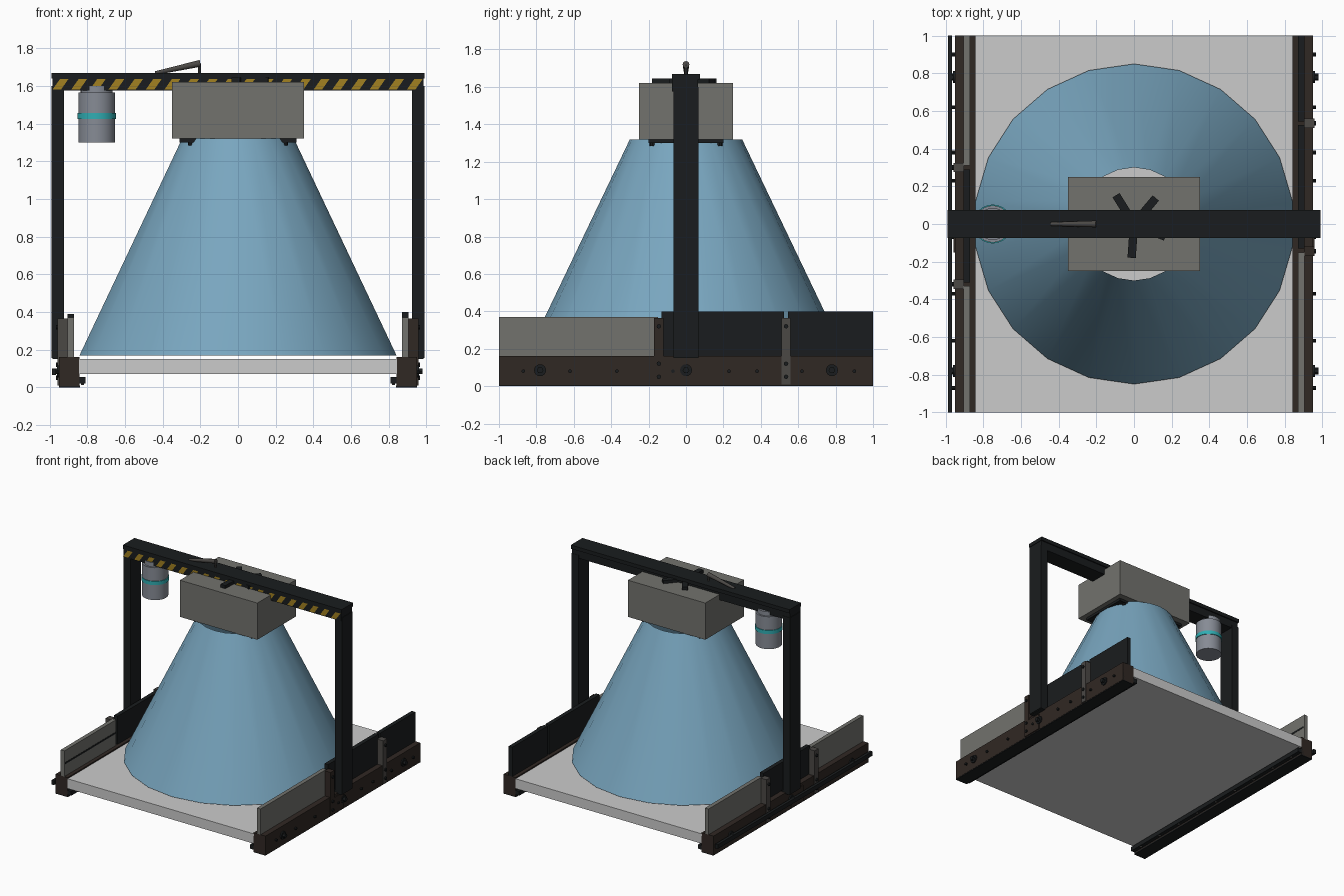
import bpy, bmesh, math
from mathutils import Vector, Matrix

if "Cube" in bpy.data.objects:
    bpy.data.objects.remove(bpy.data.objects["Cube"])


def mat(name, r, g, b):
    m = bpy.data.materials.new(name)
    m.diffuse_color = (r, g, b, 1)
    m.use_nodes = True
    m.node_tree.nodes["Principled BSDF"].inputs["Base Color"].default_value = m.diffuse_color
    return m


BLACK = mat("black_metal", 0.010, 0.012, 0.013)
BROWN = mat("brown_metal", 0.030, 0.021, 0.017)
STEEL = mat("warm_steel", 0.17, 0.17, 0.155)
POST = mat("bracket_steel", 0.07, 0.065, 0.06)
BLUE = mat("scan_blue", 0.19, 0.38, 0.52)
YELLOW = mat("hazard_yellow", 0.36, 0.22, 0.015)
TEAL = mat("teal", 0.03, 0.42, 0.45)
SENSOR = mat("sensor_grey", 0.24, 0.26, 0.30)
BELT = mat("belt_grey", 0.55, 0.55, 0.55)


def make(name, bm, m, smooth=False):
    me = bpy.data.meshes.new(name)
    bm.to_mesh(me)
    bm.free()
    ob = bpy.data.objects.new(name, me)
    bpy.context.collection.objects.link(ob)
    me.materials.append(m)
    if smooth:
        bpy.ops.object.select_all(action='DESELECT')
        ob.select_set(True)
        bpy.context.view_layer.objects.active = ob
        bpy.ops.object.shade_smooth_by_angle(angle=math.radians(35))
    return ob


def box(name, x, y, z, m, rot=None):
    """Box from (low, high) ranges; rot spins it about the z axis."""
    bm = bmesh.new()
    bmesh.ops.create_cube(bm, size=1)
    for v in bm.verts:
        v.co = Vector([(a + b) / 2 + c * (b - a) for c, (a, b) in zip(v.co, (x, y, z))])
    if rot is not None:
        bmesh.ops.rotate(bm, verts=bm.verts, matrix=Matrix.Rotation(rot, 3, 'Z'))
    return make(name, bm, m)


def rod(name, p, q, r1, m, r2=None, n=16, caps=True):
    """Cylinder or cone from p to q."""
    p, q = Vector(p), Vector(q)
    d = q - p
    bm = bmesh.new()
    bmesh.ops.create_cone(bm, cap_ends=caps, segments=n, radius1=r1,
                          radius2=r1 if r2 is None else r2, depth=d.length)
    turn = Vector((0, 0, 1)).rotation_difference(d).to_matrix().to_4x4()
    bm.transform(Matrix.Translation((p + q) / 2) @ turn)
    return make(name, bm, m, True)


def span(s, a, b):
    return tuple(sorted((s * a, s * b)))


# belt and light cone (open at both ends)
box("belt", (-0.845, 0.845), (-1, 1), (0.07, 0.15), BELT)
rod("light_cone", (0, 0, 0.17), (0, 0, 1.32), 0.85, BLUE, 0.30, 22, False)

# camera housing, lower clamp bars with bolts
box("camera_housing", (-0.35, 0.35), (-0.25, 0.25), (1.32, 1.62), STEEL)
for s in (-1, 1):
    box("housing_clamp", span(s, 0.21, 0.31), (-0.20, 0.20), (1.30, 1.325), BLACK)
    for y in (-0.18, 0.18):
        rod("clamp_bolt", (s * 0.25, y, 1.285), (s * 0.25, y, 1.30), 0.015, BLACK, n=8)

# five-armed mounting star on top of the housing
for i in range(5):
    box("mount_arm", (0.0, 0.18), (-0.022, 0.022), (1.615, 1.645), BLACK,
        math.radians(50 + 72 * i))

# gantry beam, cap and posts
box("gantry_beam", (-0.985, 0.985), (-0.065, 0.065), (1.575, 1.645), BLACK)
box("gantry_beam_cap", (-0.99, 0.99), (-0.075, 0.075), (1.64, 1.67), BLACK)
box("stripe_panel", (-0.985, 0.985), (-0.075, -0.06), (1.575, 1.64), BLACK)
for s in (-1, 1):
    box("gantry_post", span(s, 0.925, 0.99), (-0.068, 0.068), (0.155, 1.60), BLACK)

# slanted warning stripes on the front
bm = bmesh.new()
for i in range(20):
    x = -0.985 + 0.099 * i
    pts = [(x, 1.58), (x + 0.045, 1.58), (x + 0.085, 1.637), (x + 0.04, 1.637)]
    bm.faces.new([bm.verts.new((min(a, 0.985), -0.077, c)) for a, c in pts])
make("warning_stripes", bm, YELLOW)

# hanging sensor
rod("sensor_body", (-0.75, 0, 1.30), (-0.75, 0, 1.565), 0.098, SENSOR, n=32)
rod("sensor_neck", (-0.75, 0, 1.56), (-0.75, 0, 1.60), 0.085, SENSOR, n=32)
rod("sensor_ring", (-0.75, 0, 1.425), (-0.75, 0, 1.455), 0.103, TEAL, n=32)

# raised lever on the beam
rod("lever_arm", (-0.44, 0, 1.668), (-0.20, 0, 1.72), 0.010, POST, 0.018, 12)
rod("lever_support", (-0.205, 0, 1.66), (-0.205, 0, 1.72), 0.008, POST, n=8)

# side rails with lip and bolts
for s in (-1, 1):
    box("side_rail", span(s, 0.842, 0.95), (-1, 1), (0.006, 0.16), BROWN)
    box("rail_foot", span(s, 0.84, 0.948), (-0.998, 0.998), (0.0, 0.01), BLACK)
    for y in (-0.999, 0.999):
        box("rail_end", span(s, 0.842, 0.95), (y - 0.001, y + 0.001), (0, 0.16), BLACK)
    box("rail_lip", span(s, 0.81, 0.845), (-1, 1), (0.02, 0.055), BLACK)
    for i in range(9):
        y = -0.9 + 0.225 * i
        rod("lip_bolt", (s * 0.825, y, 0.012), (s * 0.825, y, 0.021), 0.01, POST, n=6)
    for y in (-0.78, 0, 0.78):
        rod("roller_washer", (s * 0.948, y, 0.085), (s * 0.96, y, 0.085), 0.032, BLACK)
        rod("roller_nut", (s * 0.958, y, 0.085), (s * 0.98, y, 0.085), 0.018, BLACK, n=6)
    for y in (-0.87, -0.62, -0.37, -0.07, 0.23, 0.38, 0.62, 0.9):
        rod("rail_bolt", (s * 0.948, y, 0.08), (s * 0.965, y, 0.08), 0.010, BLACK, n=8)

# cable rod along the left rail
box("cable_rod", (-0.988, -0.965), (-1, 1), (0.065, 0.10), BLACK)

# guard panels: side, y start, y end, top, material
for s, a, b, top, m in ((1, -1, -0.15, 0.37, STEEL), (1, -0.13, 0.525, 0.40, BLACK),
                        (1, 0.545, 1, 0.40, BLACK), (-1, -1, -0.33, 0.37, STEEL),
                        (-1, -0.31, 0.29, 0.39, BLACK), (-1, 0.31, 1, 0.37, STEEL)):
    box("guard_panel", span(s, 0.872, 0.905), (a, b), (0.155, top), m)
    if m is STEEL:
        box("guard_groove", span(s, 0.870, 0.873), (a + 0.01, b - 0.01), (0.258, 0.272), BLACK)

# guard brackets and the clamp plates beside the gantry posts
for s, y in ((1, -0.145), (1, 0.535), (-1, 0.30), (-1, -0.32)):
    m = BROWN if y == -0.145 else POST
    box("guard_bracket", span(s, 0.903, 0.945), (y - 0.025, y + 0.025), (0.155, 0.365), m)
    box("bracket_plate", span(s, 0.94, 0.957), (y - 0.025, y + 0.025), (0.01, 0.365), m)
    for z in (0.05, 0.12, 0.32):
        rod("bracket_bolt", (s * 0.955, y, z), (s * 0.967, y, z), 0.012, BLACK, n=8)
for s in (-1, 1):
    box("post_clamp_plate", span(s, 0.945, 0.957), (-0.15, 0.0), (0.01, 0.14), BROWN)
    box("post_foot", span(s, 0.91, 0.985), (-0.068, 0.068), (0.15, 0.17), BLACK)
